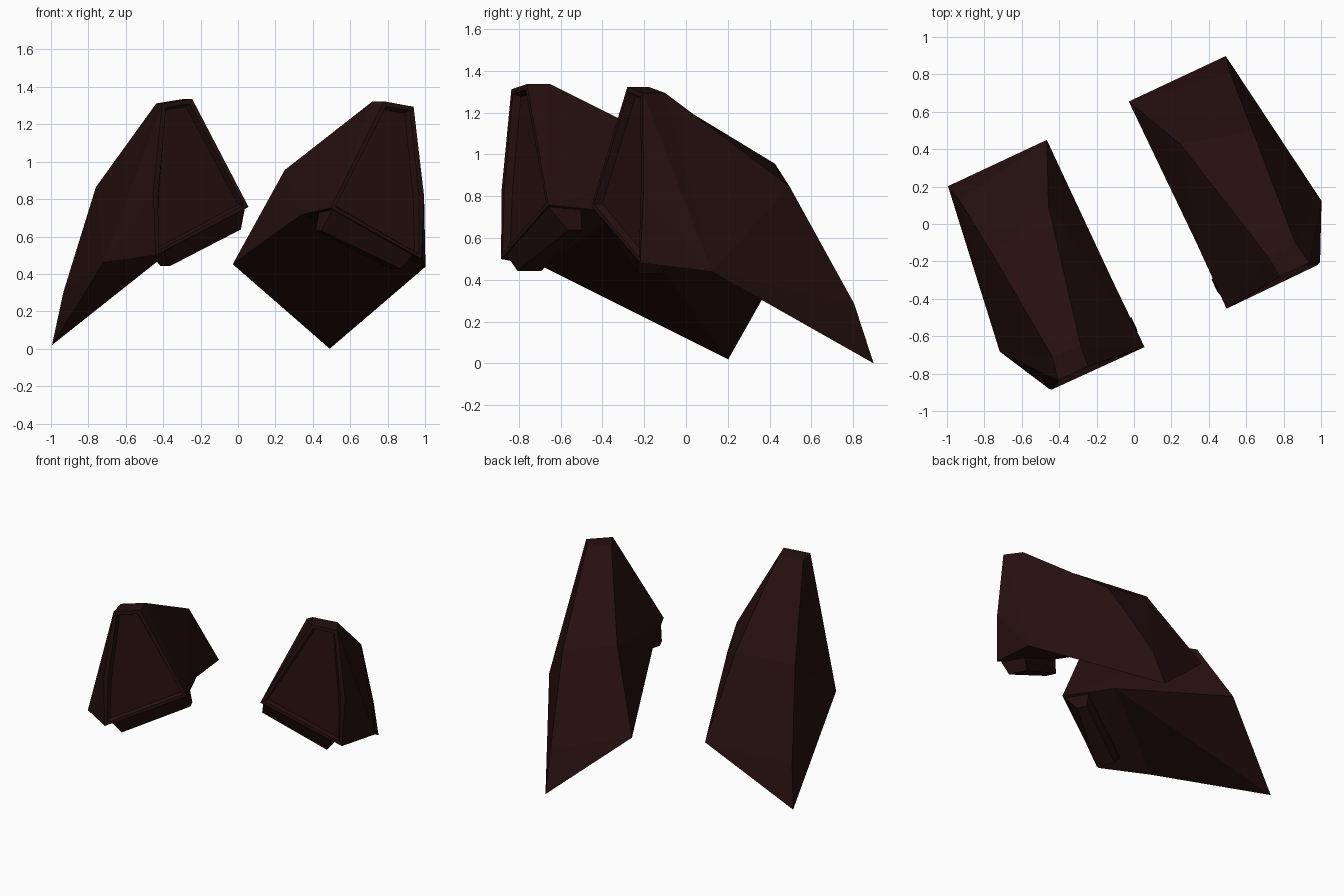
import bpy, bmesh, math
from mathutils import Matrix, Vector

cube = bpy.data.objects.get("Cube")
if cube:
    bpy.data.objects.remove(cube, do_unlink=True)

mat = bpy.data.materials.new("dark maroon")
mat.use_nodes = True
colour = (0.020, 0.005, 0.005, 1)
mat.diffuse_color = colour
mat.node_tree.nodes["Principled BSDF"].inputs["Base Color"].default_value = colour

# Corner points of one pod: (distance outwards, distance forwards, height)
POD = {
    "tail_tip": (.82, -.605, .01), "tail_side": (.80, -.51, .295),
    "rear_out": (.77, -.18, .855), "rear_in": (.39, -.28, .96),
    "tail_in": (.242, -.605, .455),
    "top_back_out": (.717, .456, 1.303), "top_back_in": (.555, .468, 1.33),
    "top_out": (.742, .585, 1.303), "top_in": (.566, .585, 1.33),
    "cheek": (.80, .606, .825), "front_out": (.785, .615, .49),
    "front_in": (.242, .62, .755), "keel": (.246, .24, .72),
    "wide": (.95, .313, .45),
}
POD_FACES = [
    "top_in top_out cheek front_out front_in",          # front, gets the recess
    "top_in top_back_in top_back_out top_out",
    "top_back_in rear_in rear_out top_back_out",
    "rear_in tail_in tail_side", "rear_in tail_side rear_out",
    "tail_in tail_tip tail_side",
    "wide tail_side tail_tip", "wide rear_out tail_side",
    "wide top_back_out rear_out", "wide top_out top_back_out",
    "wide cheek top_out", "wide front_out cheek",
    "front_in rear_in top_back_in", "front_in top_back_in top_in",
    "front_in keel rear_in", "keel tail_in rear_in",
    "keel tail_tip tail_in", "keel wide tail_tip",
    "keel front_in front_out", "keel front_out wide",
]

# Bar hanging under the front edge
LIP = {
    "a": (.26, .61, .745), "b": (.735, .61, .51),
    "c": (.68, .577, .435), "d": (.237, .515, .635),
    "e": (.26, .44, .74), "f": (.735, .44, .50),
    "g": (.68, .45, .435), "h": (.237, .445, .635),
}
LIP_FACES = ["a b c d", "e h g f", "a e f b", "d c g h", "a d h e", "b f g c"]

# The whole pair is turned and very slightly rolled
TURN = Matrix.Rotation(math.radians(25.1), 4, 'Z') @ Matrix.Rotation(.012, 4, 'Y')


def build(name, points, faces, side, recess=False):
    bm = bmesh.new()
    verts = {key: bm.verts.new(TURN @ Vector((side * w + .005, -v, z)))
             for key, (w, v, z) in points.items()}
    made = [bm.faces.new([verts[k] for k in f.split()]) for f in faces]
    bmesh.ops.recalc_face_normals(bm, faces=bm.faces)
    if recess:
        # Raised rim, then a sunken panel
        bmesh.ops.inset_region(bm, faces=[made[0]], thickness=.03)
        bmesh.ops.inset_region(bm, faces=[made[0]], thickness=.018, depth=-.035)
    mesh = bpy.data.meshes.new(name)
    bm.to_mesh(mesh)
    bm.free()
    mesh.materials.append(mat)
    obj = bpy.data.objects.new(name, mesh)
    bpy.context.collection.objects.link(obj)


for label, side in (("left", 1), ("right", -1)):
    build(label + "_pod", POD, POD_FACES, side, recess=True)
    build(label + "_front_lip", LIP, LIP_FACES, side)
